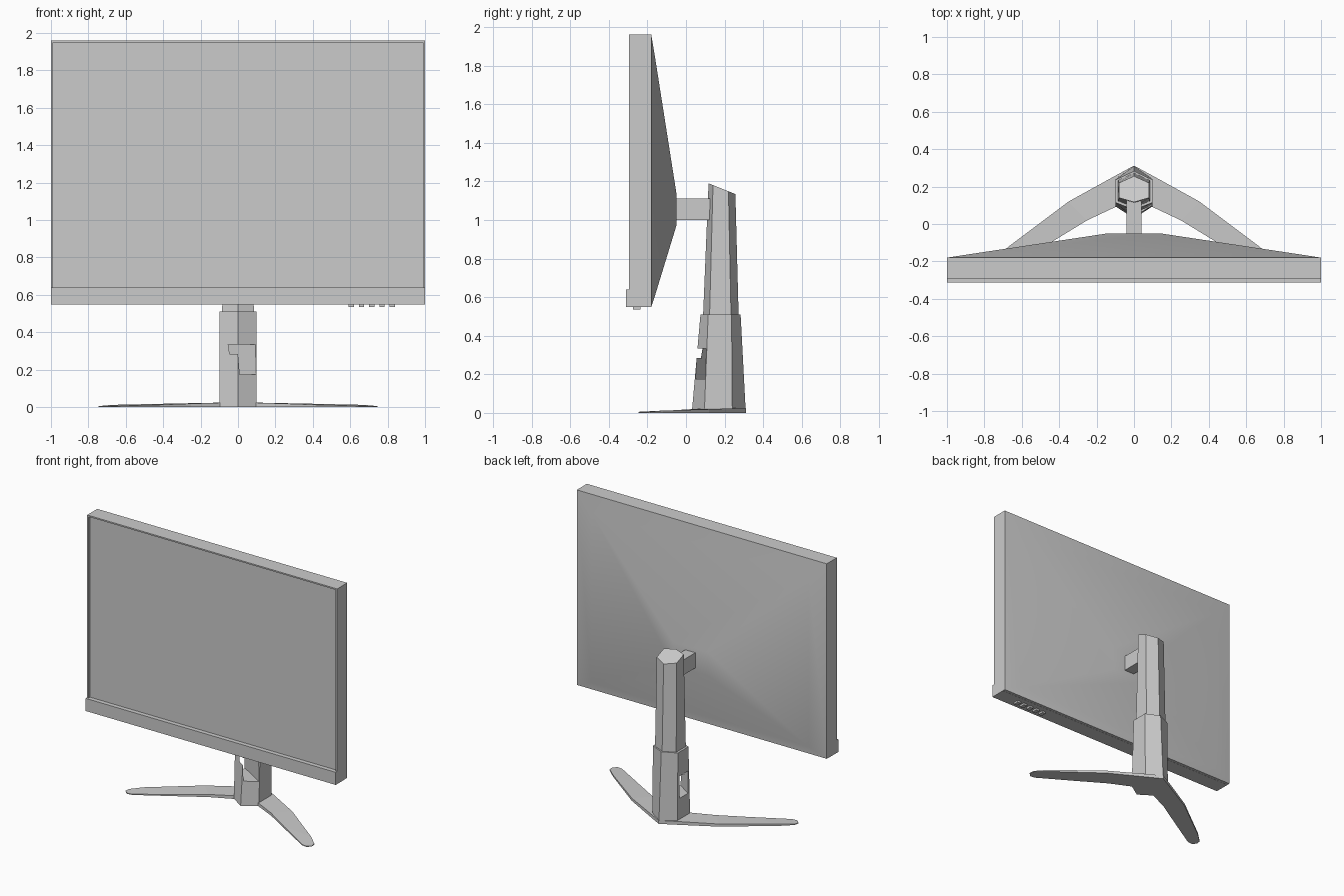
import bpy, bmesh

if "Cube" in bpy.data.objects:
    bpy.data.objects.remove(bpy.data.objects["Cube"])


def loft(name, rings, smooth=0):
    """Skin a list of equal-length vertex loops and cap both ends."""
    bm = bmesh.new()
    vs = [[bm.verts.new(p) for p in r] for r in rings]
    n = len(rings[0])
    for a, b in zip(vs, vs[1:]):
        for i in range(n):
            j = (i + 1) % n
            bm.faces.new((a[i], a[j], b[j], b[i]))
    bm.faces.new(vs[0][::-1])
    bm.faces.new(vs[-1])
    bmesh.ops.recalc_face_normals(bm, faces=bm.faces)
    me = bpy.data.meshes.new(name)
    bm.to_mesh(me)
    bm.free()
    ob = bpy.data.objects.new(name, me)
    bpy.context.collection.objects.link(ob)
    if smooth:
        bpy.ops.object.select_all(action='DESELECT')
        ob.select_set(True)
        bpy.context.view_layer.objects.active = ob
        bpy.ops.object.shade_smooth_by_angle(angle=smooth)
    return ob


def rect(y, hx, z0, z1):
    return [(-hx, y, z0), (hx, y, z0), (hx, y, z1), (-hx, y, z1)]


def box(name, x0, x1, y0, y1, z0, z1):
    ring = lambda z: [(x0, y0, z), (x1, y0, z), (x1, y1, z), (x0, y1, z)]
    return loft(name, [ring(z0), ring(z1)])


def hexagon(hx, front, side_f, side_b, back, z, slope=0.0):
    """Pointed hexagon outline; slope tilts it towards the back."""
    pts = [(0, front), (hx, side_f), (hx, side_b), (0, back), (-hx, side_b), (-hx, side_f)]
    return [(x, y, z - slope * (y - front)) for x, y in pts]


# Screen housing: tapered back, side walls, thin bezel and recessed screen
loft("screen_housing", [
    rect(-0.05, 0.14, 0.97, 1.14),
    rect(-0.16, 0.87, 0.61, 1.84),
    rect(-0.18, 1.0, 0.55, 1.96),
    rect(-0.295, 1.0, 0.55, 1.96),
    rect(-0.295, 0.988, 0.56, 1.95),
    rect(-0.28, 0.988, 0.56, 1.95)], smooth=0.5)

# Chin bar along the bottom edge
box("chin_bar", -1, 1, -0.312, -0.2, 0.549, 0.64)

# Control buttons under the chin
for i in range(5):
    x = 0.605 + i * 0.055
    box(f"button_{i + 1}", x - 0.014, x + 0.014, -0.275, -0.235, 0.535, 0.56)

# Arm between screen and column
box("mount_arm", -0.04, 0.04, -0.07, 0.16, 1.0, 1.11)

# Stand column: narrower upper part slides into the lower sleeve
loft("upper_column", [
    hexagon(0.085, 0.085, 0.12, 0.235, 0.275, 0.42),
    hexagon(0.08, 0.117, 0.14, 0.22, 0.256, 1.19, slope=0.4)])
sleeve = loft("lower_column", [
    hexagon(0.1, 0.03, 0.095, 0.24, 0.31, 0.0),
    hexagon(0.1, 0.075, 0.115, 0.236, 0.283, 0.51)])

# Cable opening from the front right face to the left side
path = [(0.05, 0.0225), (0.143, 0.073), (-0.15, 0.25), (-0.15, 0.1525)]
cutter = loft("cable_cutter", [[(x, y, z) for x, y in path] for z in (0.175, 0.335)])
cutter.hide_render = True
cutter.hide_set(True)
cut = sleeve.modifiers.new("cable_opening", 'BOOLEAN')
cut.operation = 'DIFFERENCE'
cut.solver = 'EXACT'
cut.object = cutter

# Splayed feet: cross sections from the column out to the tip
sections = [  # outer x, y / inner x, y / height
    (0.0, 0.312, 0.0, 0.09, 0.025),
    (0.1, 0.258, 0.08, 0.1, 0.024),
    (0.35, 0.12, 0.25, 0.02, 0.019),
    (0.67, -0.12, 0.43, -0.09, 0.012),
    (0.74, -0.185, 0.68, -0.24, 0.006),
    (0.745, -0.22, 0.72, -0.245, 0.005)]
for side, s in (("left", -1), ("right", 1)):
    loft(f"foot_{side}", [
        [(s * xo, yo, 0), (s * xo, yo, h), (s * xi, yi, h), (s * xi, yi, 0)]
        for xo, yo, xi, yi, h in sections])
